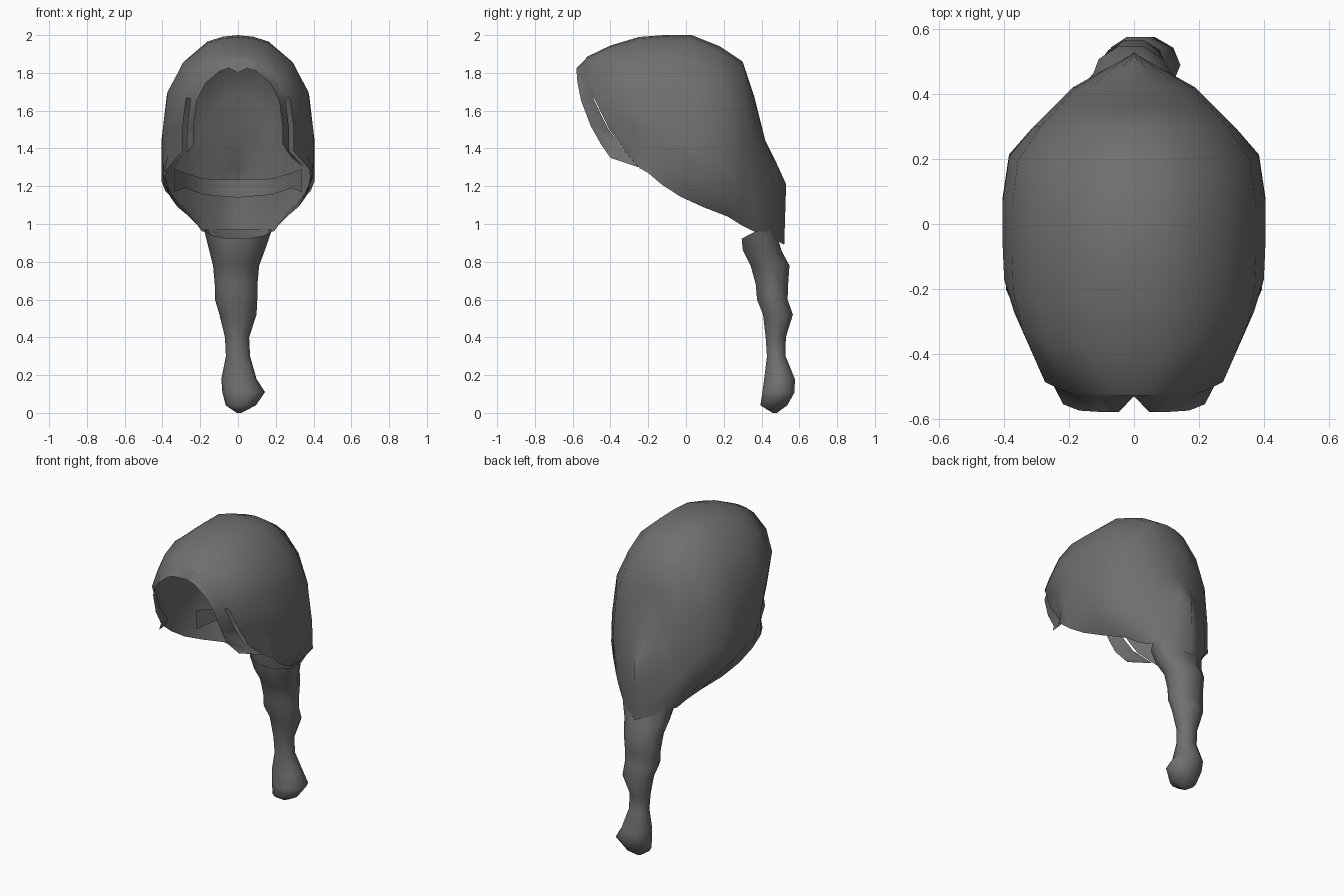
import bpy, bmesh, math

cube = bpy.data.objects.get("Cube")
if cube:
    bpy.data.objects.remove(cube, do_unlink=True)

# One dark grey colour throughout
grey = bpy.data.materials.new("dark_grey_hair")
grey.use_nodes = True
colour = (0.16, 0.16, 0.16, 1)
grey.diffuse_color = colour
grey.node_tree.nodes["Principled BSDF"].inputs["Base Color"].default_value = colour


def loft(name, rows, closed=False, skip=lambda i, j: False, cap=False, mirror=False):
    """Skin a list of point rows into one smooth surface."""
    bm = bmesh.new()
    grid = [[bm.verts.new(p) for p in row] for row in rows]
    n = len(grid[0])
    for i in range(len(grid) - 1):
        for j in range(n if closed else n - 1):
            if not skip(i, j):
                k = (j + 1) % n
                bm.faces.new((grid[i][j], grid[i][k], grid[i + 1][k], grid[i + 1][j]))
    if cap:
        bm.faces.new(grid[-1])
    bmesh.ops.remove_doubles(bm, verts=bm.verts, dist=0.0005)
    if mirror:
        geom = bm.verts[:] + bm.edges[:] + bm.faces[:]
        bmesh.ops.mirror(bm, geom=geom, axis="X", merge_dist=0.001)
    bmesh.ops.recalc_face_normals(bm, faces=bm.faces)
    mesh = bpy.data.meshes.new(name)
    bm.to_mesh(mesh)
    bm.free()
    mesh.materials.append(grey)
    obj = bpy.data.objects.new(name, mesh)
    bpy.context.collection.objects.link(obj)
    bpy.ops.object.select_all(action="DESELECT")
    obj.select_set(True)
    bpy.context.view_layer.objects.active = obj
    bpy.ops.object.shade_smooth_by_angle(angle=math.radians(65))
    return obj


# Half arch from crown to lower edge: (share of width, share of height)
arch = [(0, 1), (.2, .99), (.4, .96), (.72, .83), (.93, .63), (1, .35), (1, .15)]

# Arches front to back: y, backward lean, bend, top, half width, hem half width, hem height
stations = [
    (-.58, .18, 2, 1.83, .235, .285, 1.35),
    (-.53, .28, 2, 1.88, .27, .35, 1.30),
    (-.525, .28, 2, 1.885, .295, .375, 1.295),
    (-.40, .20, 1, 1.945, .37, .395, 1.27),
    (-.25, .12, 1, 1.99, .40, .385, 1.21),
    (-.12, .09, 1, 2.0, .405, .36, 1.145),
    (.03, .06, 1, 2.0, .405, .32, 1.09),
    (.18, .04, 1, 1.94, .385, .26, 1.04),
    (.30, 0, 1, 1.86, .31, .21, .99),
    (.36, 0, 1, 1.68, .25, .19, .96),
    (.42, 0, 1, 1.44, .19, .165, .96),
    (.48, -.01, 1, 1.32, .095, .095, .92),
    (.53, -.01, 1, 1.21, 0, 0, .89),
]
cap_rows = []
for y, lean, bend, top, width, hem_width, hem in stations:
    row = [(fx * width, y + lean * (1 - f) ** bend, hem + (top - hem) * f) for fx, f in arch]
    cap_rows.append(row + [(hem_width, y + lean, hem)])
# Parting notch in the middle of the fringe
cap_rows[0][0] = (0, -.53, 1.80)

# Hair shell, open at the face and neck, with a slit behind each front lock
loft("hair_shell", cap_rows, mirror=True, skip=lambda i, j: i == 1 and j >= 4)

# Inner band across the nape
nape = [(0, .37, 1.14, 1.235), (.18, .30, 1.155, 1.24), (.28, .17, 1.19, 1.27), (.335, .05, 1.17, 1.29)]
loft("nape_band", [[(x, y, lo), (x, y, hi)] for x, y, lo, hi in nape], mirror=True)

# Ponytail rings: z, centre x, centre y, radius x, radius y
rings = [
    (.97, 0, .385, .18, .095), (.86, -.005, .403, .147, .107),
    (.78, -.01, .445, .122, .108), (.68, -.01, .455, .113, .09),
    (.60, -.01, .457, .112, .085), (.52, 0, .487, .098, .083),
    (.40, -.005, .475, .064, .056), (.30, 0, .478, .064, .052),
    (.18, .005, .495, .093, .085), (.11, .03, .49, .113, .09),
    (.04, .015, .465, .08, .075), (0, .005, .47, .012, .012),
]
sides = 10
circle = [(math.cos(a), math.sin(a)) for a in (math.tau * k / sides for k in range(sides))]
tail_rows = [[(cx + rx * c, cy + ry * s, z) for c, s in circle] for z, cx, cy, rx, ry in rings]
# The open root dips at the front
tail_rows[0] = [(x, y, z - .05 * max(0, -s)) for (x, y, z), (c, s) in zip(tail_rows[0], circle)]
loft("ponytail", tail_rows, closed=True, cap=True)
